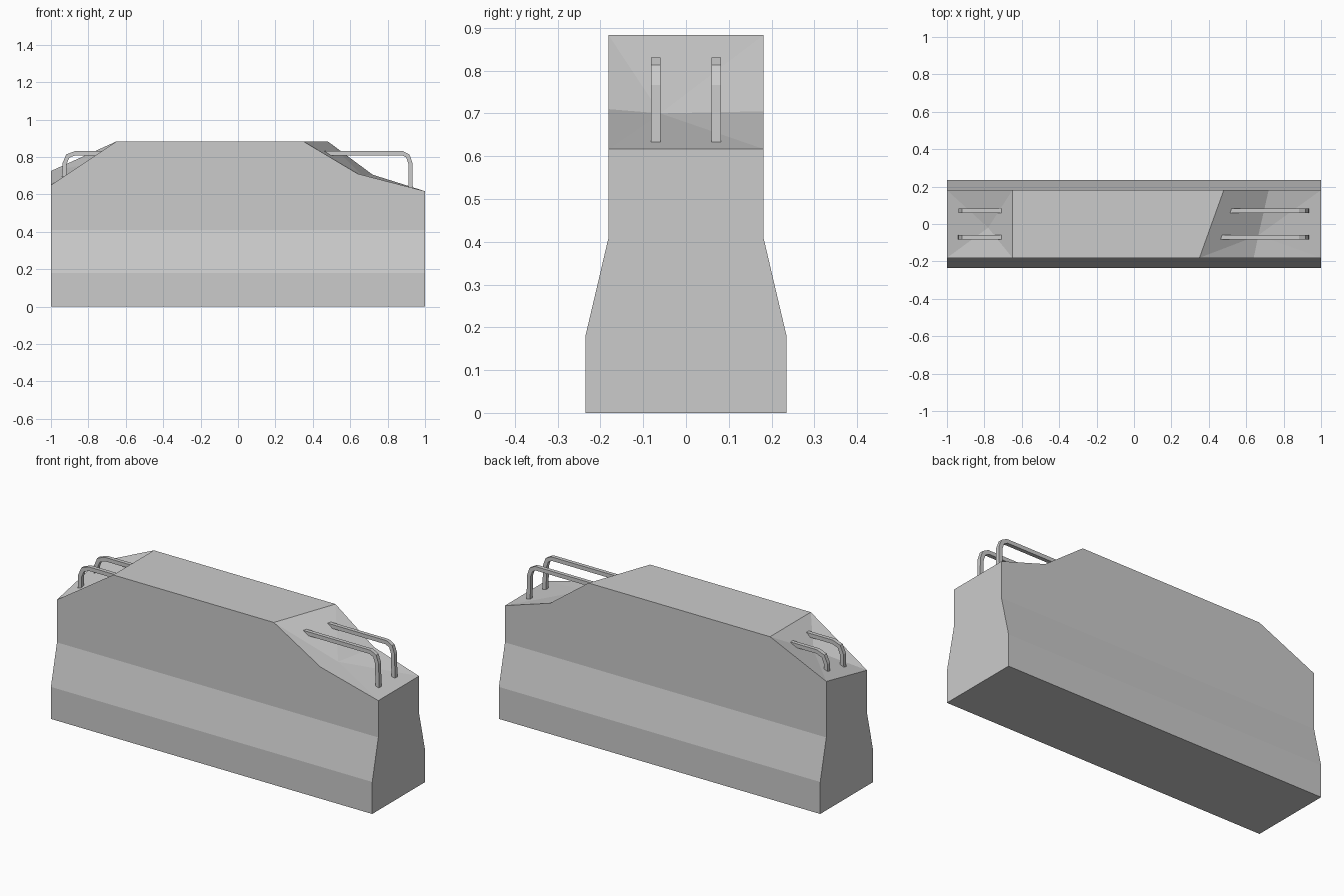
import bpy, bmesh
from mathutils import Vector

if "Cube" in bpy.data.objects:
    bpy.data.objects.remove(bpy.data.objects["Cube"])

grey = bpy.data.materials.new("concrete_grey")
grey.diffuse_color = (0.6, 0.6, 0.6, 1)
grey.use_nodes = True
grey.node_tree.nodes["Principled BSDF"].inputs["Base Color"].default_value = grey.diffuse_color


def finish(name, bm):
    bmesh.ops.recalc_face_normals(bm, faces=bm.faces)
    me = bpy.data.meshes.new(name)
    bm.to_mesh(me)
    bm.free()
    me.materials.append(grey)
    ob = bpy.data.objects.new(name, me)
    bpy.context.collection.objects.link(ob)
    return ob


# Barrier block: flared section, with broken-off corners at both ends
BASE, NECK = 0.235, 0.181
profile = [(BASE, 0.0), (BASE, 0.18), (NECK, 0.41)]
# upper outline (x, z) of each long side, from right end to left end
outline = {
    -1: [(1, 0.617), (0.64, 0.71), (0.35, 0.883), (-0.65, 0.883), (-1, 0.65)],
    1: [(1, 0.617), (0.72, 0.705), (0.48, 0.883), (-0.65, 0.883), (-1, 0.725)],
}
bm = bmesh.new()
right, left, top = {}, {}, {}
for s in (-1, 1):
    right[s] = [bm.verts.new((1, s * y, z)) for y, z in profile]
    left[s] = [bm.verts.new((-1, s * y, z)) for y, z in profile]
    top[s] = [bm.verts.new((x, s * NECK, z)) for x, z in outline[s]]
    for i in range(2):
        bm.faces.new((left[s][i], right[s][i], right[s][i + 1], left[s][i + 1]))
    bm.faces.new([left[s][2], right[s][2]] + top[s])
f, b = top[-1], top[1]
bm.faces.new((left[-1][0], right[-1][0], right[1][0], left[1][0]))   # underside
bm.faces.new((f[2], f[3], b[3], b[2]))                               # top
bm.faces.new(right[-1] + [f[0], b[0]] + right[1][::-1])              # right end
bm.faces.new(left[-1] + [f[4], b[4]] + left[1][::-1])                # left end


# Broken corners: fans of triangles around a dented centre
def fan(ring, centre):
    c = bm.verts.new(centre)
    for i, v in enumerate(ring):
        bm.faces.new((v, ring[(i + 1) % len(ring)], c))


fan([f[2], f[1], f[0], b[0], b[1], b[2]], (0.665, -0.06, 0.70))
fan([f[3], f[4], b[4], b[3]], (-0.78, -0.02, 0.765))
finish("concrete_barrier", bm)


# Bent reinforcing bars: square section swept along an (x, z) path
def bar(name, path, y, r=0.011):
    bm = bmesh.new()
    pts = [Vector(p) for p in path]
    rings = []
    for i, p in enumerate(pts):
        t0 = (p - pts[max(i - 1, 0)]).normalized()
        t1 = (pts[min(i + 1, len(pts) - 1)] - p).normalized()
        t = (t0 + t1).normalized()
        n = Vector((-t.y, t.x)) * r / max(t.dot(t1), t.dot(t0))
        rings.append([bm.verts.new((p.x + k * n.x, y + w * r, p.y + k * n.y))
                      for k, w in ((1, -1), (1, 1), (-1, 1), (-1, -1))])
    for a, c in zip(rings, rings[1:]):
        for i in range(4):
            j = (i + 1) % 4
            bm.faces.new((a[i], a[j], c[j], c[i]))
    bm.faces.new(rings[0])
    bm.faces.new(rings[-1])
    finish(name, bm)


right_path = [(0.42, 0.82), (0.88, 0.82), (0.908, 0.805), (0.922, 0.765), (0.924, 0.58)]
left_path = [(-0.62, 0.82), (-0.87, 0.82), (-0.91, 0.805), (-0.927, 0.765), (-0.932, 0.6)]
for side, y in (("front", -0.071), ("back", 0.071)):
    bar("right_bar_" + side, right_path, y)
    bar("left_bar_" + side, left_path, y)
